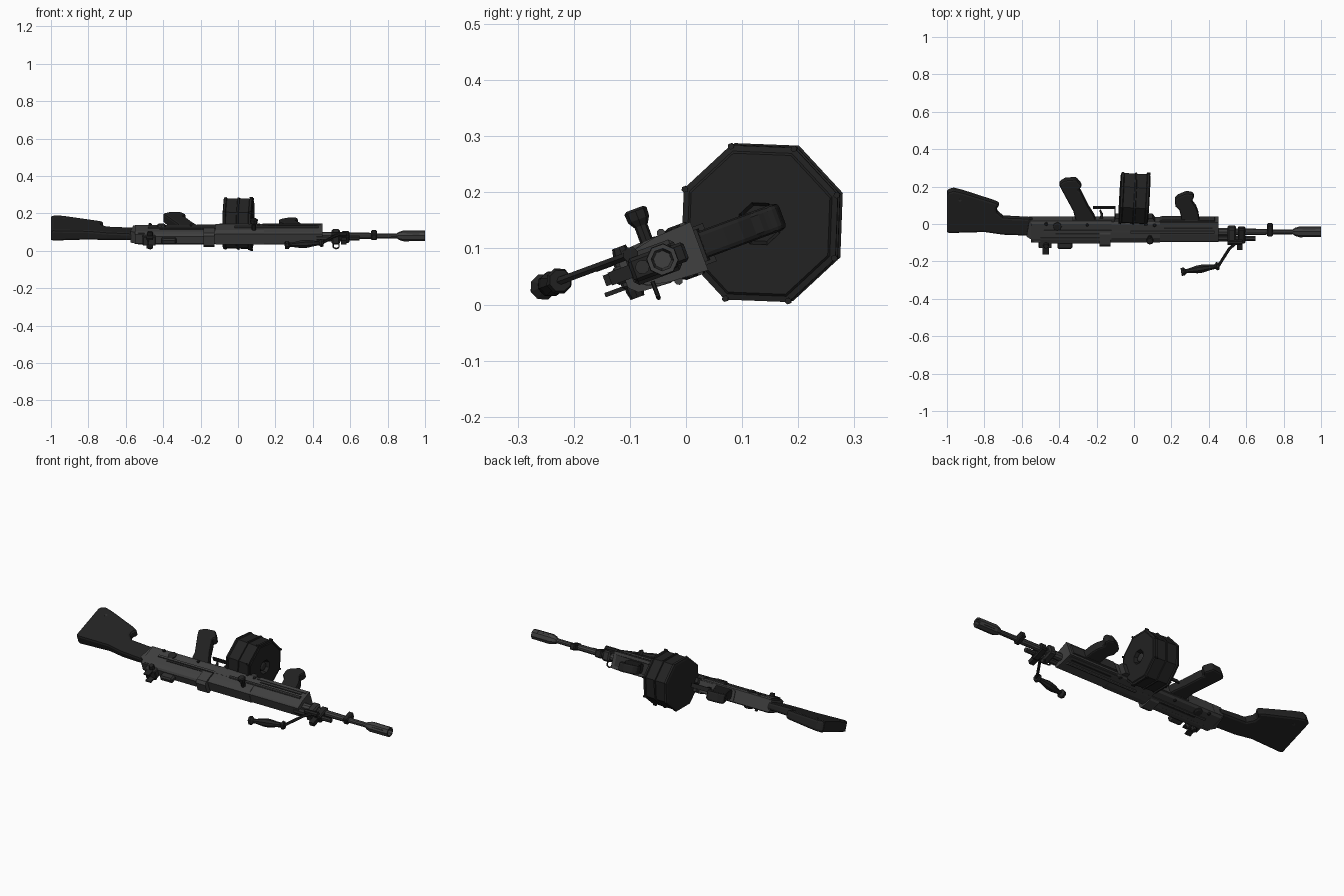
import bpy, bmesh, math
from mathutils import Matrix, Vector

if "Cube" in bpy.data.objects:
    bpy.data.objects.remove(bpy.data.objects["Cube"])

# Everything is built upright in gun space: x = muzzle, y = gun's underside, z = its side,
# then laid over with one shared transform.
LAY = Matrix.Translation((0, -0.042, 0.08)) @ Matrix.Rotation(math.radians(20.3), 4, 'X')


def mat(name, v):
    m = bpy.data.materials.new(name)
    m.diffuse_color = (v, v, v, 1)
    m.use_nodes = True
    m.node_tree.nodes["Principled BSDF"].inputs["Base Color"].default_value = m.diffuse_color
    return m


STEEL = mat("grey_steel", 0.05)
BLACK = mat("black_polymer", 0.016)
DARK = mat("dark_steel", 0.028)


def finish(name, bm, m, bevel=0.0, segs=1):
    bmesh.ops.recalc_face_normals(bm, faces=bm.faces)
    me = bpy.data.meshes.new(name)
    bm.to_mesh(me)
    bm.free()
    me.materials.append(m)
    ob = bpy.data.objects.new(name, me)
    ob.matrix_world = LAY
    bpy.context.collection.objects.link(ob)
    if bevel:
        b = ob.modifiers.new("bevel", 'BEVEL')
        b.width, b.segments, b.limit_method = bevel, segs, 'ANGLE'
        b.angle_limit = math.radians(50)
    return ob


def loft(name, rings, m, bevel=0.0, segs=1):
    """Skin equal-length rings of points and cap both ends."""
    bm = bmesh.new()
    vs = [[bm.verts.new(p) for p in r] for r in rings]
    n = len(vs[0])
    for a, b in zip(vs, vs[1:]):
        for i in range(n):
            j = (i + 1) % n
            bm.faces.new((a[i], a[j], b[j], b[i]))
    bm.faces.new(vs[0])
    bm.faces.new(vs[-1])
    return finish(name, bm, m, bevel, segs)


def plate(name, pts, hw, m, bevel=0.0, slope=0.0, segs=1, z=0.0):
    """Side outline in x/y given thickness; slope tapers the thickness along x."""
    return loft(name, [[(x, y, z + s * (hw + slope * x)) for x, y in pts] for s in (-1, 1)], m, bevel, segs)


def section(name, x0, x1, half, m, bevel=0.0):
    """Mirrored y/z cross-section swept along x."""
    pts = half + [(y, -z) for y, z in reversed(half)]
    return loft(name, [[(x, y, z) for y, z in pts] for x in (x0, x1)], m, bevel)


def box(name, x, y, z, m, bevel=0.0):
    return loft(name, [[(a, y[0], z[0]), (a, y[1], z[0]), (a, y[1], z[1]), (a, y[0], z[1])] for a in x], m, bevel)


def lathe(name, origin, axis, prof, m, n=8, phase=0.0):
    """Turned part: (distance, radius) pairs along an axis."""
    a = Vector(axis).normalized()
    up = Vector((0, 1, 0)) if abs(a.y) < 0.8 else Vector((1, 0, 0))
    e1 = (up - a * up.dot(a)).normalized()
    e2 = a.cross(e1)
    rings = []
    for d, r in prof:
        c = Vector(origin) + a * d
        rings.append([c + (e1 * math.cos(t) + e2 * math.sin(t)) * r
                      for t in (phase + 2 * math.pi * i / n for i in range(n))])
    return loft(name, rings, m)


def rod(name, p, q, r, m, n=8):
    d = Vector(q) - Vector(p)
    return lathe(name, p, d, [(0, r), (d.length, r)], m, n)


# Shoulder stock
plate("stock", [(-1, .0), (-.8, .004), (-.7, -.012), (-.54, -.02), (-.54, .082), (-.70, .09), (-.73, .118),
                (-.735, .14), (-.715, .162), (-.75, .178), (-.92, .235), (-.965, .246), (-1, .234)],
      .006, BLACK, .013, -.026, 2)
box("butt_plate", (-1, -.985), (.01, .226), (-.026, .026), BLACK)
lathe("stock_pin", (-.93, .19, -.031), (0, 0, 1), [(0, .008), (.062, .008)], DARK)

# Receiver
section("receiver", -.55, -.12, [(-.05, .026), (-.03, .036), (.06, .04), (.074, .034)], STEEL)
plate("receiver_tail", [(-.575, -.015), (-.53, -.045), (-.5, -.045), (-.5, .075), (-.56, .075)], .032, STEEL)
section("top_cover", -.50, -.14, [(-.06, .02), (-.052, .03), (-.03, .037), (-.02, .037)], STEEL)
section("cover_latch", -.185, -.125, [(-.075, .026), (-.06, .04), (.0, .044), (.01, .04)], STEEL)
section("magazine_housing", -.12, .14, [(-.05, .03), (-.02, .042), (.06, .045), (.07, .04)], STEEL)
plate("magazine_well", [(-.11, .06), (-.1, .09), (.1, .09), (.12, .06)], .036, DARK)

# Handguard with ribs and side rods
section("handguard", .14, .452, [(-.048, .028), (-.04, .034), (0, .042), (.07, .046)], STEEL)
plate("handguard_lower", [(.12, .06), (.44, .06), (.43, .076), (.15, .08)], .03, DARK)
for s, side in ((1, "left"), (-1, "right")):
    rod("side_rod_" + side, (-.02, .014, s * .045), (.43, .014, s * .045), .008, STEEL)
    box("guard_slot_" + side, (.16, .42), (.034, .042), sorted((s * .03, s * .047)), BLACK)
    box("guard_rib_" + side, (.13, .44), (.05, .06), sorted((s * .03, s * .049)), STEEL)
    box("receiver_rail_" + side, (-.48, -.02), (.012, .024), sorted((s * .03, s * .044)), STEEL)
    box("receiver_groove_" + side, (-.42, -.16), (.0, .008), sorted((s * .03, s * .040)), BLACK)
    for x, y, r in ((-.41, .045, .024), (-.47, .06, .009), (-.25, .055, .008), (.11, .055, .01)):
        lathe("receiver_pin_" + side, (x, y, s * .03), (0, 0, s), [(0, r), (.015, r), (.019, r * .7)], BLACK)

# Charging handle on the side
rod("charging_stem", (.085, -.015, .03), (.085, -.015, .085), .012, BLACK)
lathe("charging_knob", (.085, -.015, .07), (0, 0, 1), [(0, .013), (.012, .02), (.028, .021), (.032, .016)], BLACK)

# Rear sight and top fittings
box("rear_sight_base", (-.51, -.44), (-.085, -.04), (-.026, .026), DARK, .004)
for z in (-.028, .02):
    box("rear_sight_ear", (-.49, -.455), (-.118, -.08), (z, z + .008), BLACK)
box("rear_sight_leaf", (-.485, -.475), (-.11, -.08), (-.01, .01), BLACK)
lathe("sight_knob", (-.47, -.065, -.048), (0, 0, 1), [(0, .013), (.014, .016), (.082, .016), (.096, .013)], BLACK)
box("cover_hump", (-.41, -.33), (-.095, -.05), (-.016, .016), DARK, .008)

# Pistol grip and trigger
plate("pistol_grip", [(-.2, .065), (-.215, .1), (-.245, .15), (-.285, .235), (-.295, .245), (-.278, .268),
                      (-.31, .308), (-.37, .302), (-.402, .28), (-.39, .252), (-.325, .125), (-.31, .065)],
      .027, BLACK, .01, 0, 2)
box("trigger_housing", (-.33, -.09), (.05, .078), (-.028, .028), STEEL)
for x, y in (((-.22, -.098), (.136, .142)), ((-.104, -.098), (.07, .142))):
    box("trigger_guard", x, y, (-.012, .012), BLACK)
plate("trigger", [(-.185, .07), (-.165, .07), (-.165, .1), (-.178, .125), (-.185, .122), (-.178, .1)], .006, BLACK)

# Octagonal drum magazine, leaning slightly forward
AX = Vector((1, -.06, 0)).normalized()
DC = Vector((.003, .189, 0))
lathe("drum", DC, AX, [(-.08, .135), (-.077, .147), (-.066, .15), (-.062, .143), (-.006, .143), (-.004, .149),
                       (.004, .149), (.006, .143), (.058, .143), (.061, .149), (.072, .149), (.074, .138),
                       (.078, .134), (.078, .04), (.05, .034)], BLACK)
lathe("drum_hub", DC, AX, [(.03, .024), (.066, .024), (.07, .015)], DARK)
E1 = Vector((.06, 1, 0)).normalized()
E2 = AX.cross(E1)
for k in range(8):
    t = k * math.pi / 4
    c = DC + (E1 * math.cos(t) + E2 * math.sin(t)) * .147
    rod("drum_corner_bolt", c + AX * .058, c + AX * .077, .006, BLACK, 6)

# Forward grip
plate("fore_grip", [(.255, .065), (.25, .1), (.243, .13), (.222, .15), (.217, .19), (.235, .208), (.28, .228),
                    (.315, .222), (.322, .205), (.308, .18), (.33, .15), (.342, .12), (.352, .065)],
      .025, BLACK, .009, 0, 2)

# Barrel, muzzle device and gas tube
lathe("barrel", (.4, 0, 0), (1, 0, 0), [(0, .022), (.1, .022), (.11, .018), (.3, .017), (.32, .014), (.5, .013)],
      STEEL, 10)
lathe("muzzle", (.85, 0, 0), (1, 0, 0), [(0, .014), (.012, .022), (.035, .029), (.15, .028), (.15, .02), (.06, .016)],
      STEEL, 8, math.pi / 8)
for k in range(4):
    a = math.pi / 4 + k * math.pi / 2
    o = Vector((0, math.cos(a), math.sin(a))) * .0235
    rod("muzzle_slot", o + Vector((.90, 0, 0)), o + Vector((.97, 0, 0)), .004, DARK, 6)
lathe("gas_tube", (.42, -.038, 0), (1, 0, 0), [(0, .018), (.16, .018), (.17, .013), (.23, .013)], DARK)

# Barrel collar, sling loop and front sight
box("barrel_collar", (.5, .545), (-.062, .03), (-.028, .03), DARK, .008)
box("gas_block", (.555, .595), (-.06, .025), (-.022, .022), BLACK, .006)
box("collar_fin", (.55, .58), (-.1, -.05), (-.012, .012), BLACK)
box("front_sight_block", (.712, .742), (-.022, .045), (-.018, .018), BLACK, .005)
bm = bmesh.new()
loop = [(.51, -.03), (.51, -.055), (.525, -.062), (.54, -.055), (.54, -.03)]
bm.free()
for (x0, z0), (x1, z1) in zip(loop, loop[1:]):
    rod("sling_loop", (x0, -.03, z0), (x1, -.03, z1), .004, BLACK, 6)

# Folding carry handle
rod("carry_hinge", (.50, -.05, .028), (.58, -.05, .028), .014, BLACK)
for p, q in (((.55, -.05, .028), (.51, -.085, .028)), ((.51, -.085, .028), (.45, -.186, .028))):
    rod("carry_arm", p, q, .008, BLACK, 6)
lathe("carry_grip", (.455, -.184, .028), (-.2, -.034, 0),
      [(0, .02), (.012, .024), (.022, .013), (.045, .015), (.09, .023), (.12, .022), (.165, .013), (.18, .012),
       (.19, .024), (.205, .022)], BLACK)
